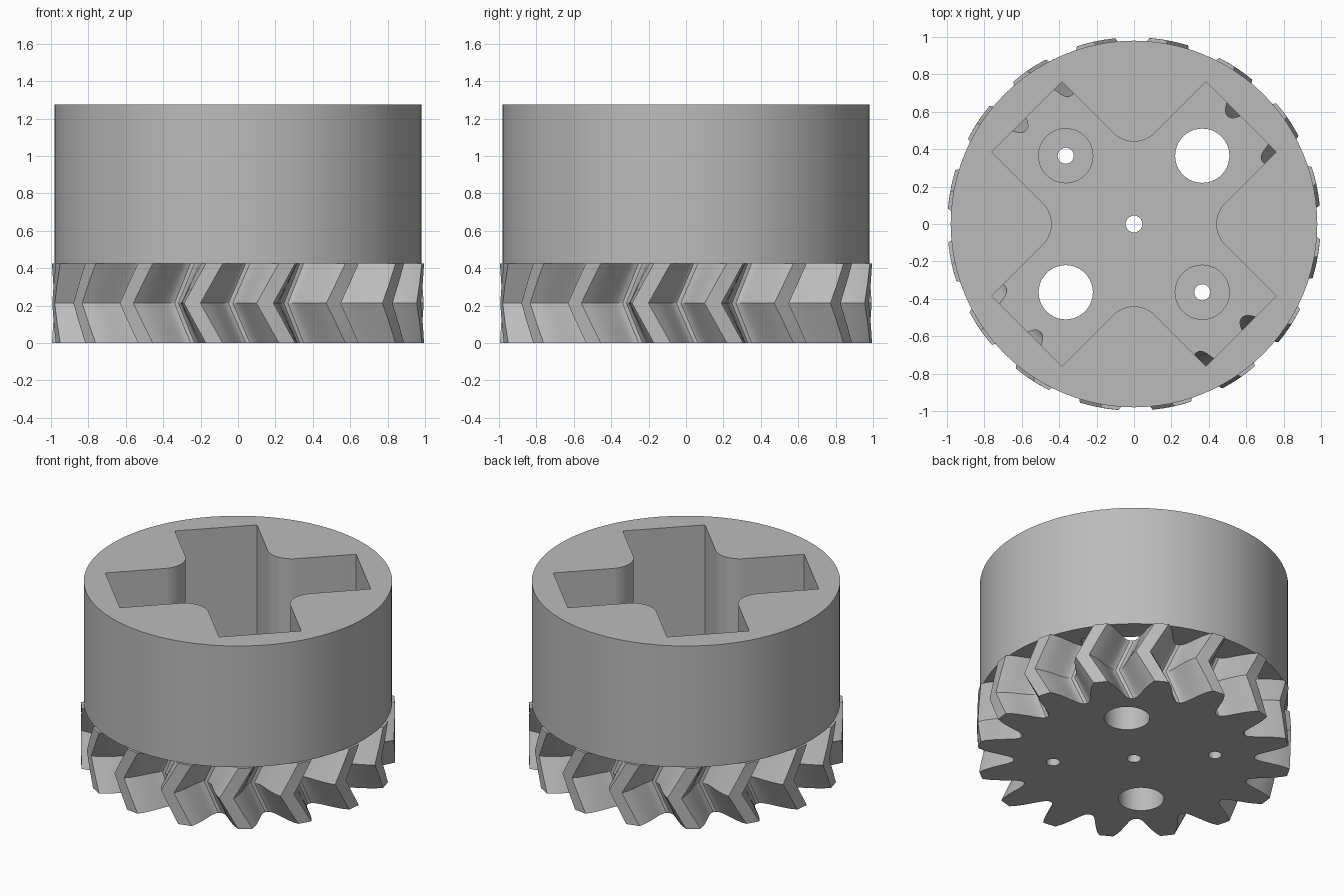
import bpy, bmesh, math

if "Cube" in bpy.data.objects:
    bpy.data.objects.remove(bpy.data.objects["Cube"])

GEAR_H, TOP = 0.425, 1.275
TEETH = 16
PITCH = 2 * math.pi / TEETH

grey = bpy.data.materials.new("plain grey")
grey.diffuse_color = (0.5, 0.5, 0.5, 1)
grey.use_nodes = True
grey.node_tree.nodes["Principled BSDF"].inputs["Base Color"].default_value = grey.diffuse_color


def loft(name, rings):
    """Closed solid from matching rings of points, bottom to top."""
    bm = bmesh.new()
    loops = [[bm.verts.new(p) for p in ring] for ring in rings]
    n = len(loops[0])
    for a, b in zip(loops, loops[1:]):
        for i in range(n):
            j = (i + 1) % n
            bm.faces.new((a[i], a[j], b[j], b[i]))
    bm.faces.new(loops[0][::-1])
    bm.faces.new(loops[-1])
    bmesh.ops.recalc_face_normals(bm, faces=bm.faces)
    me = bpy.data.meshes.new(name)
    bm.to_mesh(me)
    bm.free()
    me.materials.append(grey)
    ob = bpy.data.objects.new(name, me)
    bpy.context.collection.objects.link(ob)
    return ob


def prism(name, outline, z0, z1):
    return loft(name, [[(x, y, z) for x, y in outline] for z in (z0, z1)])


def circle(x, y, r, n):
    return [(x + r * math.cos(2 * math.pi * i / n),
             y + r * math.sin(2 * math.pi * i / n)) for i in range(n)]


def activate(ob):
    bpy.ops.object.select_all(action='DESELECT')
    ob.select_set(True)
    bpy.context.view_layer.objects.active = ob


def cut(ob, cutter):
    activate(ob)
    m = ob.modifiers.new("cut", 'BOOLEAN')
    m.operation, m.solver, m.object = 'DIFFERENCE', 'EXACT', cutter
    bpy.ops.object.modifier_apply(modifier=m.name)
    bpy.data.objects.remove(cutter)


def smooth(ob):
    activate(ob)
    bpy.ops.object.shade_smooth_by_angle(angle=math.radians(25))


# Herringbone gear: one tooth flank (radius, half angle in degrees), mirrored and repeated
flank = [(0.765, 10.4), (0.775, 9.3), (0.795, 8.3), (0.83, 7.2),
         (0.87, 6.2), (0.92, 5.0), (0.96, 3.9), (0.998, 2.6)]
tooth = [(r, -math.radians(a)) for r, a in flank] + \
        [(r, math.radians(a)) for r, a in reversed(flank)]
rings = []
for k in range(5):
    z = GEAR_H * k / 4
    twist = math.radians(8.3 + 6.9 * abs(k - 2) / 2)
    rings.append([(r * math.cos(a + t * PITCH + twist),
                   r * math.sin(a + t * PITCH + twist), z)
                  for t in range(TEETH) for r, a in tooth])
gear = loft("herringbone_gear", rings)

# Through holes, plus two counterbored screw holes
P = 0.365
for x, y, r, z0 in [(0, 0, 0.045, -0.1), (P, P, 0.145, -0.1), (-P, -P, 0.145, -0.1),
                    (-P, P, 0.145, 0.21), (P, -P, 0.145, 0.21),
                    (-P, P, 0.043, -0.1), (P, -P, 0.043, -0.1)]:
    cut(gear, prism("hole_cutter", circle(x, y, r, 40), z0, GEAR_H + 0.1))
smooth(gear)

# Round socket body with a diagonal cross pocket whose inner corners are rounded
body = prism("socket_body", circle(0, 0, 0.98, 96), GEAR_H, TOP)
quarter = [(0.76, 0.385), (0.385, 0.76)]
for i in range(13):
    a = math.radians(-45 - 90 * i / 12)
    quarter.append((0.157 * math.cos(a), 0.597 + 0.157 * math.sin(a)))
cross = []
for q in range(4):
    c, s = [(1, 0), (0, 1), (-1, 0), (0, -1)][q]
    cross += [(c * x - s * y, s * x + c * y) for x, y in quarter]
cut(body, prism("cross_cutter", cross, GEAR_H - 0.1, TOP + 0.1))
smooth(body)
